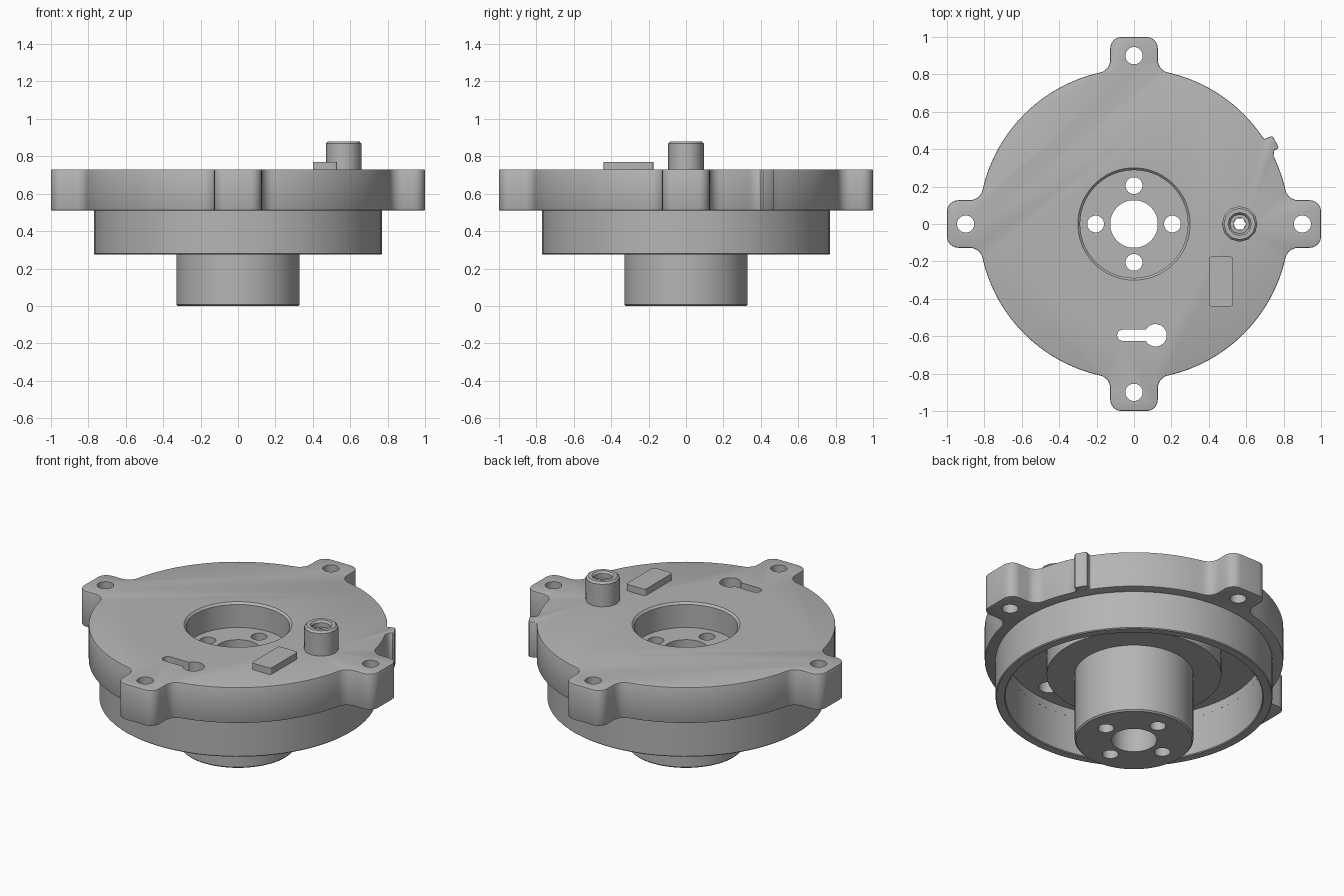
import bpy, bmesh
from math import sin, cos, pi, radians, degrees, asin, sqrt

cube = bpy.data.objects.get("Cube")
if cube:
    bpy.data.objects.remove(cube, do_unlink=True)

GREY = (0.46, 0.46, 0.46, 1.0)
metal = bpy.data.materials.new("grey_metal")
metal.use_nodes = True
metal.diffuse_color = GREY
metal.node_tree.nodes["Principled BSDF"].inputs["Base Color"].default_value = GREY


def arc(cx, cy, r, a0, a1, n):
    """Points along an arc, angles in degrees."""
    angles = [radians(a0 + (a1 - a0) * i / n) for i in range(n + 1)]
    return [(cx + r * cos(a), cy + r * sin(a)) for a in angles]


def circle(cx, cy, r, n=32):
    return arc(cx, cy, r, 0, 360, n)[:-1]


def finish(name, bm):
    bmesh.ops.recalc_face_normals(bm, faces=bm.faces)
    mesh = bpy.data.meshes.new(name)
    bm.to_mesh(mesh)
    bm.free()
    mesh.materials.append(metal)
    obj = bpy.data.objects.new(name, mesh)
    bpy.context.collection.objects.link(obj)
    return obj


def prisms(name, outlines, z0, z1):
    """Extrude each closed outline from z0 to z1."""
    bm = bmesh.new()
    for outline in outlines:
        base = bm.faces.new([bm.verts.new((x, y, z0)) for x, y in outline])
        top = bmesh.ops.extrude_face_region(bm, geom=[base])["geom"]
        verts = [v for v in top if isinstance(v, bmesh.types.BMVert)]
        bmesh.ops.translate(bm, verts=verts, vec=(0, 0, z1 - z0))
    return finish(name, bm)


def lathe(name, profile, cx=0, steps=72):
    """Revolve a closed (radius, z) profile about a vertical axis."""
    bm = bmesh.new()
    rings = []
    for i in range(steps):
        a = 2 * pi * i / steps
        rings.append([bm.verts.new((cx + r * cos(a), r * sin(a), z)) for r, z in profile])
    n = len(profile)
    for i in range(steps):
        a, b = rings[i], rings[(i + 1) % steps]
        for j in range(n):
            k = (j + 1) % n
            bm.faces.new((a[j], b[j], b[k], a[k]))
    return finish(name, bm)


def apply(obj, modifier):
    bpy.context.view_layer.objects.active = obj
    bpy.ops.object.modifier_apply(modifier=modifier.name)


def bevel(obj, width, segments=2):
    mod = obj.modifiers.new("bevel", 'BEVEL')
    mod.width, mod.segments = width, segments
    mod.limit_method, mod.angle_limit = 'ANGLE', radians(60)
    apply(obj, mod)


def cut(obj, cutter):
    mod = obj.modifiers.new("cut", 'BOOLEAN')
    mod.operation, mod.solver, mod.object = 'DIFFERENCE', 'EXACT', cutter
    apply(obj, mod)
    bpy.data.objects.remove(cutter, do_unlink=True)


def around(radius, r):
    """Four round holes, one on each axis."""
    return [circle(x * radius, y * radius, r) for x, y in ((1, 0), (0, 1), (-1, 0), (0, -1))]


PLATE_LOW, PLATE_TOP, CEILING, FLOOR = 0.51, 0.73, 0.56, 0.577
R, HALF, FILLET, CORNER = 0.83, 0.127, 0.07, 0.06

# Flange outline: a disc with four rounded ears and one small hook
fx = sqrt((R + FILLET) ** 2 - (HALF + FILLET) ** 2)
start = degrees(asin((HALF + FILLET) / (R + FILLET)))
ear = arc(1 - CORNER, HALF - CORNER, CORNER, 0, 90, 6)
ear += arc(fx, HALF + FILLET, FILLET, 270, 180 + start, 6)
hook = [(0.748, 0.378), (0.75, 0.395), (0.768, 0.402), (0.773, 0.412),
        (0.745, 0.463), (0.735, 0.469), (0.715, 0.462), (0.7, 0.453)]
ear_end = [(y, x) for x, y in reversed(ear)]
outline = []
for q in range(4):
    if q == 0:
        rim = arc(0, 0, R, start, 26, 6)[1:] + hook + arc(0, 0, R, 34, 90 - start, 16)[:-1]
    else:
        rim = arc(0, 0, R, start, 90 - start, 24)[1:-1]
    c, s = round(cos(q * pi / 2)), round(sin(q * pi / 2))
    outline += [(c * x - s * y, s * x + c * y) for x, y in ear + rim + ear_end]
flange = prisms("flange", [outline], PLATE_LOW, PLATE_TOP)
bevel(flange, 0.006)

# Pocket underneath, then the bore, ear holes, post hole and keyhole
cut(flange, prisms("pocket_cutter", [circle(0, 0, 0.715, 72)], 0.4, CEILING))
keyhole = arc(0.115, -0.595, 0.06, -150, 150, 24) + arc(-0.06, -0.595, 0.03, 90, 270, 10)
holes = around(0.9, 0.046) + [circle(0.565, 0, 0.034, 6), keyhole, circle(0, 0, 0.288, 72)]
cut(flange, prisms("hole_cutter", holes, 0.3, 1))
cut(flange, lathe("chamfer_cutter", [(0.2, 0.715), (0.285, 0.715), (0.302, 0.732), (0.302, 0.8), (0.2, 0.8)]))

# Skirt ring under the flange
skirt = lathe("skirt_ring", [(0.715, PLATE_LOW), (0.715, 0.28), (0.72, 0.275), (0.765, 0.275),
                             (0.77, 0.28), (0.77, PLATE_LOW)], steps=96)

# Hub with a wide collar, bored by a shaft hole and four bolt holes
hub = lathe("hub", [(0.127, 0), (0.322, 0), (0.33, 0.008), (0.33, 0.42), (0.486, 0.42),
                    (0.486, CEILING), (0.288, CEILING), (0.288, FLOOR), (0.127, FLOOR)])
cut(hub, prisms("bolt_cutter", around(0.205, 0.045), -0.2, 0.9))

# Hollow post on top
post = lathe("post", [(0.034, PLATE_TOP), (0.095, PLATE_TOP), (0.095, 0.868), (0.084, 0.88),
                      (0.062, 0.88), (0.052, 0.868), (0.052, 0.84), (0.034, 0.84)],
             cx=0.565, steps=12)

# Small raised block
x0, x1, y0, y1, r = 0.4, 0.53, -0.44, -0.175, 0.012
corners = [(x1 - r, y0 + r, -90), (x1 - r, y1 - r, 0), (x0 + r, y1 - r, 90), (x0 + r, y0 + r, 180)]
block = prisms("raised_block", [sum((arc(x, y, r, a, a + 90, 4) for x, y, a in corners), [])],
               PLATE_TOP, 0.77)

# Smooth shading with sharp edges kept
for obj in (flange, skirt, hub, post, block):
    bpy.ops.object.select_all(action='DESELECT')
    obj.select_set(True)
    bpy.context.view_layer.objects.active = obj
    bpy.ops.object.shade_smooth_by_angle(angle=radians(35))
